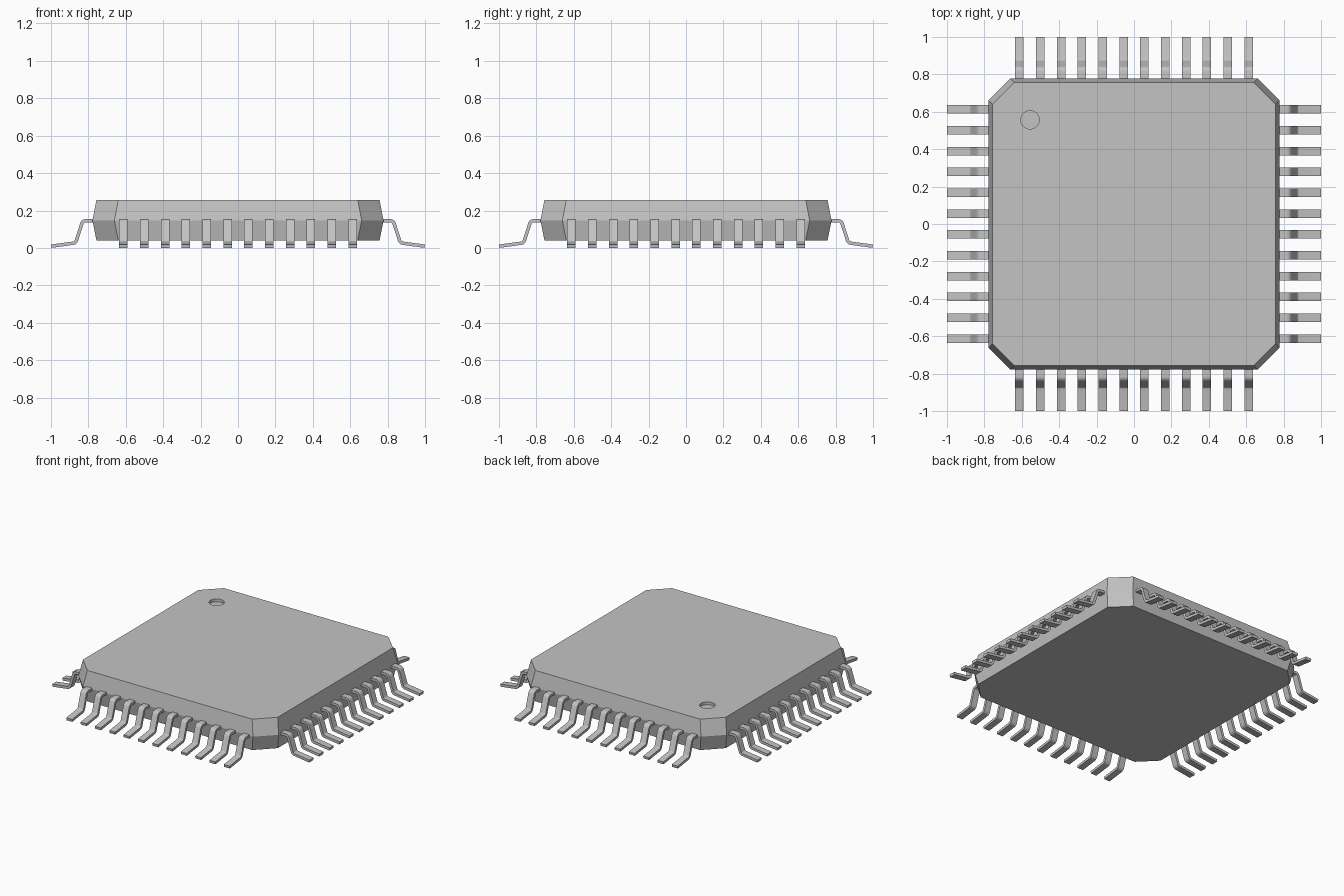
import bpy, bmesh, math
from mathutils import Vector, Matrix

if "Cube" in bpy.data.objects:
    bpy.data.objects.remove(bpy.data.objects["Cube"])

grey = bpy.data.materials.new("plain grey")
grey.diffuse_color = (0.55, 0.55, 0.55, 1)
grey.use_nodes = True
grey.node_tree.nodes["Principled BSDF"].inputs["Base Color"].default_value = grey.diffuse_color


def make_object(name, bm):
    bmesh.ops.recalc_face_normals(bm, faces=bm.faces)
    mesh = bpy.data.meshes.new(name)
    bm.to_mesh(mesh)
    bm.free()
    mesh.materials.append(grey)
    obj = bpy.data.objects.new(name, mesh)
    bpy.context.collection.objects.link(obj)
    return obj


def octagon(bm, half, cut, z):
    pts = [(half, cut), (cut, half), (-cut, half), (-half, cut),
           (-half, -cut), (-cut, -half), (cut, -half), (half, -cut)]
    return [bm.verts.new((x, y, z)) for x, y in pts]


# Package body: three stacked octagons, widest at the lead line
bm = bmesh.new()
rings = [octagon(bm, *r) for r in ((0.757, 0.64, 0.04),
                                   (0.778, 0.661, 0.147),
                                   (0.757, 0.64, 0.257))]
for a, b in zip(rings, rings[1:]):
    for i in range(8):
        j = (i + 1) % 8
        bm.faces.new((a[i], a[j], b[j], b[i]))
bm.faces.new(rings[0])
bm.faces.new(rings[-1])
body = make_object("package_body", bm)

# Round index dimple cut into the top
bm = bmesh.new()
bmesh.ops.create_cone(bm, cap_ends=True, segments=32, radius1=0.049, radius2=0.049,
                      depth=0.1, matrix=Matrix.Translation((-0.556, 0.557, 0.287)))
cutter = make_object("dimple_cutter", bm)
cutter.hide_render = True
mod = body.modifiers.new("dimple", 'BOOLEAN')
mod.operation = 'DIFFERENCE'
mod.solver = 'EXACT'
mod.object = cutter
bpy.context.view_layer.objects.active = body
body.select_set(True)
bpy.ops.object.modifier_apply(modifier=mod.name)
bpy.data.objects.remove(cutter)


# Gull-wing lead profile: centre line with rounded bends, thickened both ways
def rounded(points, radius, steps):
    pts = [Vector(p) for p in points]
    out = [pts[0]]
    for p, c, n in zip(pts, pts[1:], pts[2:]):
        u, v = (p - c).normalized(), (n - c).normalized()
        half = u.angle(v) / 2
        t = radius / math.tan(half)
        centre = c + (u + v).normalized() * radius / math.sin(half)
        start, end = c + u * t - centre, c + v * t - centre
        total = start.angle(end)
        for k in range(steps + 1):
            f = k / steps
            out.append(centre + (start * math.sin((1 - f) * total)
                                 + end * math.sin(f * total)) / math.sin(total))
    return out + [pts[-1]]


def thicken(path, half):
    upper, lower = [], []
    for i, p in enumerate(path):
        d = (path[min(i + 1, len(path) - 1)] - path[max(i - 1, 0)]).normalized()
        n = Vector((-d.y, d.x)) * half
        upper.append(p + n)
        lower.append(p - n)
    return upper, lower


path = rounded([(0.765, 0.145), (0.83, 0.145), (0.868, 0.027), (0.9985, 0.0095)], 0.02, 5)
upper, lower = thicken(path, 0.009)
WIDTH, COUNT, SPAN = 0.045, 12, 0.6125


def add_lead(bm, y):
    cols = [[bm.verts.new((p.x, y + s * WIDTH / 2, p.y)) for p in side]
            for side, s in ((upper, -1), (upper, 1), (lower, 1), (lower, -1))]
    for k in range(4):
        a, b = cols[k], cols[(k + 1) % 4]
        for i in range(len(a) - 1):
            bm.faces.new((a[i], a[i + 1], b[i + 1], b[i]))
    for i in (0, -1):
        bm.faces.new([c[i] for c in cols])


# One row of leads on each of the four sides
for side, name in enumerate(("right", "back", "left", "front")):
    bm = bmesh.new()
    for k in range(COUNT):
        add_lead(bm, -SPAN + 2 * SPAN * k / (COUNT - 1))
    bmesh.ops.rotate(bm, verts=bm.verts, matrix=Matrix.Rotation(side * math.pi / 2, 3, 'Z'))
    row = make_object(name + "_leads", bm)
    bpy.ops.object.select_all(action='DESELECT')
    row.select_set(True)
    bpy.context.view_layer.objects.active = row
    bpy.ops.object.shade_smooth_by_angle(angle=math.radians(35))
